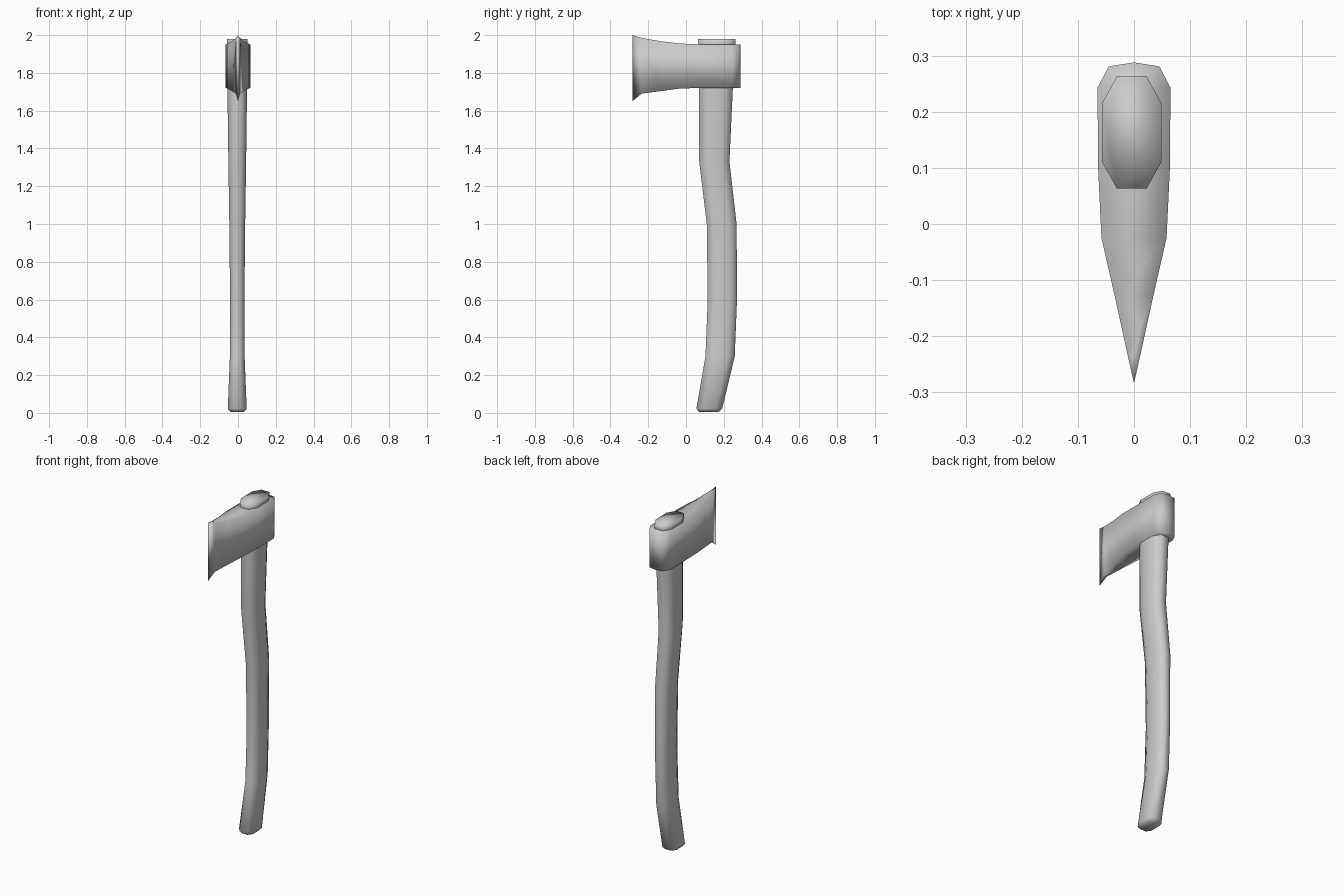
import bpy
import bmesh

if "Cube" in bpy.data.objects:
    bpy.data.objects.remove(bpy.data.objects["Cube"])

grey = bpy.data.materials.new("plain grey")
grey.use_nodes = True
grey.diffuse_color = (0.6, 0.6, 0.6, 1)
grey.node_tree.nodes["Principled BSDF"].inputs["Base Color"].default_value = (0.6, 0.6, 0.6, 1)


def loft(name, rings):
    """Skin closed rings of equal length, cap both ends and shade smooth."""
    bm = bmesh.new()
    loops = [[bm.verts.new(p) for p in ring] for ring in rings]
    n = len(loops[0])
    for a, b in zip(loops, loops[1:]):
        for i in range(n):
            j = (i + 1) % n
            bm.faces.new((a[i], a[j], b[j], b[i]))
    bm.faces.new(loops[0])
    bm.faces.new(loops[-1])
    bmesh.ops.remove_doubles(bm, verts=bm.verts, dist=0.0005)
    bmesh.ops.dissolve_degenerate(bm, edges=bm.edges, dist=0.0005)
    bmesh.ops.recalc_face_normals(bm, faces=bm.faces)
    mesh = bpy.data.meshes.new(name)
    bm.to_mesh(mesh)
    bm.free()
    mesh.materials.append(grey)
    mesh.shade_smooth()
    obj = bpy.data.objects.new(name, mesh)
    bpy.context.collection.objects.link(obj)
    return obj


def octagon(z, front, back, half):
    """Stretched octagon across the handle."""
    cx, cy, depth = -0.004, (front + back) / 2, (back - front) / 2
    quarter = [(1, 0.52), (0.5, 1)]
    pts = quarter + [(-x, y) for x, y in reversed(quarter)]
    pts += [(-x, -y) for x, y in pts]
    return [(cx + x * half, cy + y * depth, z) for x, y in pts]


# Curved handle: height, front, back, half width
handle_sections = [
    (0.005, 0.07, 0.172, 0.036), (0.022, 0.055, 0.192, 0.05),
    (0.3, 0.103, 0.258, 0.039), (0.6, 0.115, 0.27, 0.038),
    (1.0, 0.11, 0.268, 0.042), (1.33, 0.07, 0.23, 0.047),
    (1.72, 0.07, 0.248, 0.052), (1.955, 0.063, 0.263, 0.053),
    (1.98, 0.063, 0.263, 0.053),
]
loft("handle", [octagon(*s) for s in handle_sections])

# Axe head from rounded poll to flared edge: y, half width, bottom, top
head_sections = [
    (0.288, 0.0, 1.72, 1.95), (0.281, 0.045, 1.72, 1.95),
    (0.243, 0.065, 1.72, 1.95), (0.1, 0.064, 1.72, 1.95),
    (-0.025, 0.058, 1.718, 1.955), (-0.13, 0.034, 1.704, 1.967),
    (-0.235, 0.011, 1.69, 1.985), (-0.284, 0.0, 1.65, 2.0),
]
loft("axe_head", [[(w, y, lo), (w, y, hi), (-w, y, hi), (-w, y, lo)]
                  for y, w, lo, hi in head_sections])
